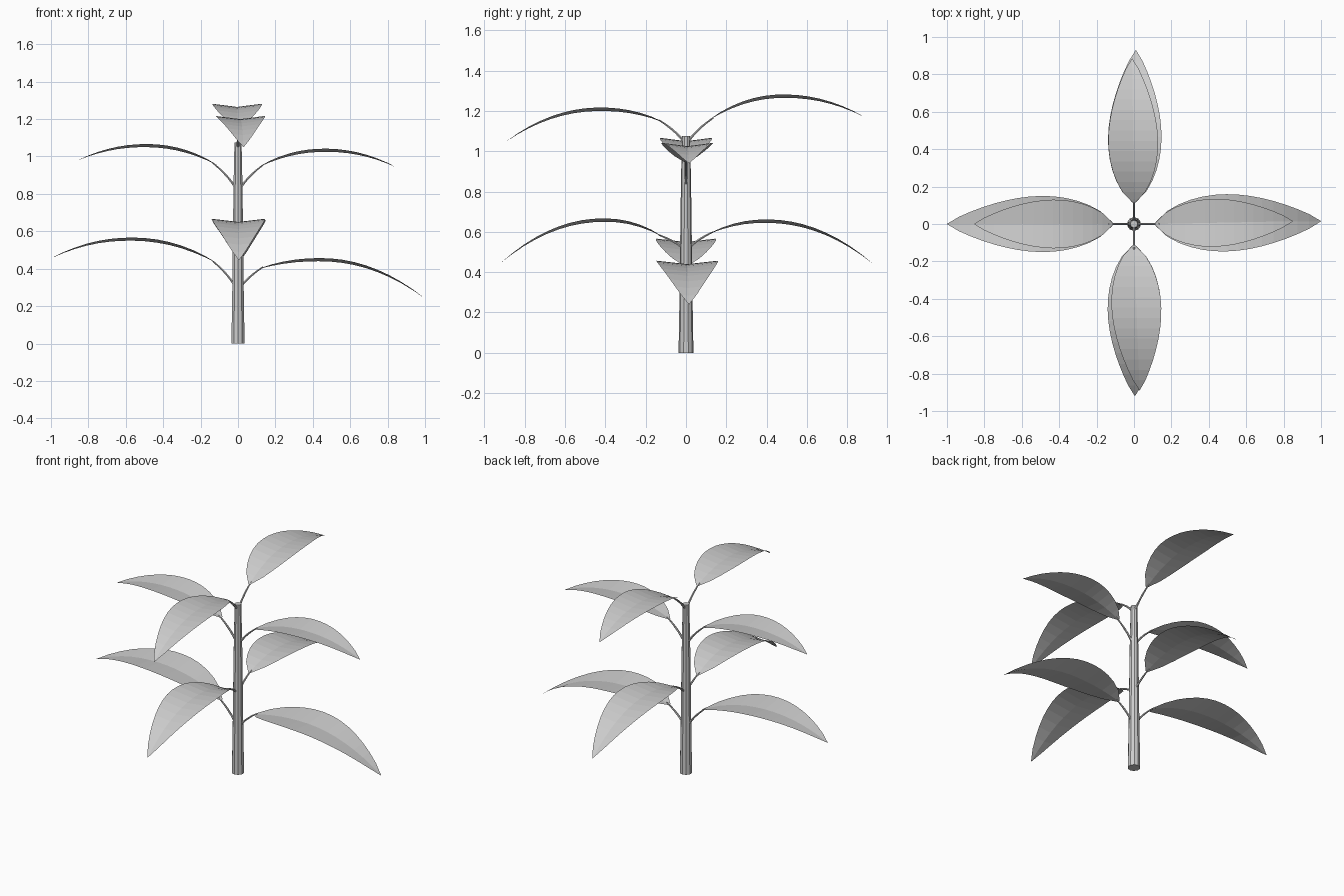
import bpy, bmesh, math
from mathutils import Vector, Matrix

if "Cube" in bpy.data.objects:
    bpy.data.objects.remove(bpy.data.objects["Cube"], do_unlink=True)

grey = bpy.data.materials.new("plain_grey")
grey.use_nodes = True
grey.diffuse_color = (0.6, 0.6, 0.6, 1)
grey.node_tree.nodes["Principled BSDF"].inputs["Base Color"].default_value = (0.6, 0.6, 0.6, 1)

LEAF_START = 0.115
SEGMENTS = 14
FOLD = 0.017


def add_object(name, bm):
    bmesh.ops.recalc_face_normals(bm, faces=bm.faces)
    mesh = bpy.data.meshes.new(name)
    bm.to_mesh(mesh)
    bm.free()
    mesh.materials.append(grey)
    obj = bpy.data.objects.new(name, mesh)
    bpy.context.collection.objects.link(obj)
    return obj


def tube(name, path, radii, sides, turn=None):
    """Capped tube along a list of points."""
    bm = bmesh.new()
    rings = []
    for i, p in enumerate(path):
        along = (path[min(i + 1, len(path) - 1)] - path[max(i - 1, 0)]).normalized()
        side = Vector((0, 1, 0))
        up = along.cross(side)
        angles = [2 * math.pi * k / sides for k in range(sides)]
        rings.append([bm.verts.new(p + radii[i] * (side * math.cos(a) + up * math.sin(a)))
                      for a in angles])
    for a, b in zip(rings, rings[1:]):
        for k in range(sides):
            n = (k + 1) % sides
            bm.faces.new((a[k], a[n], b[n], b[k]))
    bm.faces.new(rings[0])
    bm.faces.new(rings[-1])
    if turn:
        bm.transform(turn)
    return add_object(name, bm)


def leaf(name, turn, base_z, peak, tip, half_width, drift):
    """Arching, slightly folded blade with a pointed tip."""
    bm = bmesh.new()
    rows = []
    for i in range(SEGMENTS + 1):
        t = i / SEGMENTS
        x = LEAF_START + (tip[0] - LEAF_START) * t
        # Height falls away from the peak on both sides
        end_x, end_z = (LEAF_START, base_z) if x < peak[0] else tip
        u = abs((x - peak[0]) / (end_x - peak[0]))
        z = peak[1] - (peak[1] - end_z) * u ** 2.1
        w = max(math.sin(math.pi * t ** 0.8), 0) ** 0.8
        w = max(w, 0.004 if t == 1 else 0.06 if t == 0 else w)
        rows.append([bm.verts.new((x, drift * t + s * w * half_width, z + FOLD * w * abs(s)))
                     for s in (-1, -0.5, 0, 0.5, 1)])
    for a, b in zip(rows, rows[1:]):
        for k in range(4):
            bm.faces.new((a[k], b[k], b[k + 1], a[k + 1]))
    bm.transform(turn)
    obj = add_object(name, bm)
    # Make the blade face upwards
    if sum(p.normal.z for p in obj.data.polygons) < 0:
        obj.data.flip_normals()


def petiole(name, turn, root_z, base_z):
    """Thin stalk bowing from the stem to the leaf base."""
    a, c = Vector((0.008, 0, root_z - 0.015)), Vector((LEAF_START + 0.02, 0, base_z + 0.01))
    b = Vector((0.055, 0, root_z + (base_z - root_z) * 0.55))
    path = [a.lerp(b, t / 5).lerp(b.lerp(c, t / 5), t / 5) for t in range(6)]
    tube(name, path, [0.007, 0.007, 0.006, 0.006, 0.005, 0.004], 6, turn)


# Stem
heights = (0, 0.3, 0.55, 0.85, 1.075)
tube("stem", [Vector((0, 0, z)) for z in heights],
     [0.037, 0.032, 0.029, 0.025, 0.02], 10)

# Leaves: name, quarter turns, root z, base z, peak, tip, half width, drift
leaves = [
    ("lower_left", 0, 0.31, 0.40, (0.43, 0.44), (1.0, 0.24), 0.153, 0.015),
    ("lower_right", 2, 0.31, 0.43, (0.58, 0.55), (1.0, 0.455), 0.15, 0),
    ("lower_back", 1, 0.53, 0.59, (0.39, 0.645), (0.93, 0.44), 0.143, -0.01),
    ("lower_front", 3, 0.53, 0.575, (0.40, 0.65), (0.92, 0.445), 0.143, 0.005),
    ("upper_left", 0, 0.84, 0.945, (0.47, 1.025), (0.85, 0.94), 0.128, 0.015),
    ("upper_right", 2, 0.84, 0.955, (0.50, 1.05), (0.855, 0.98), 0.13, 0),
    ("upper_back", 1, 1.06, 1.155, (0.49, 1.265), (0.885, 1.17), 0.133, 0.01),
    ("upper_front", 3, 1.06, 1.145, (0.42, 1.2), (0.89, 1.05), 0.133, 0.03),
]
for name, quarter, root_z, base_z, peak, tip, half_width, drift in leaves:
    turn = Matrix.Rotation(quarter * math.pi / 2, 4, "Z")
    petiole(name + "_petiole", turn, root_z, base_z)
    leaf(name + "_leaf", turn, base_z, peak, tip, half_width, drift)
